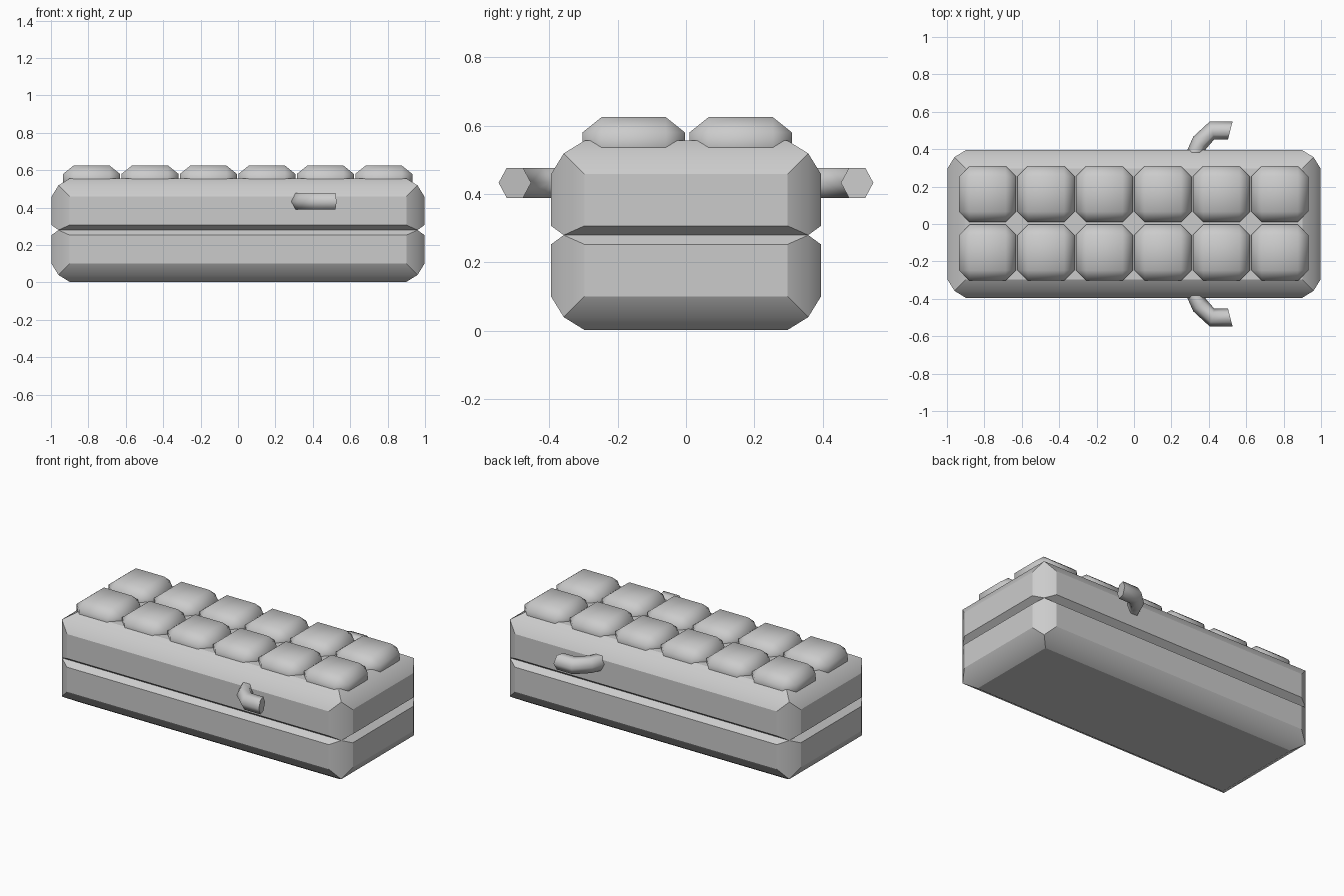
import bpy, bmesh
from math import radians
from mathutils import Vector

if "Cube" in bpy.data.objects:
    bpy.data.objects.remove(bpy.data.objects["Cube"])


def finish(bm, name, angle):
    bmesh.ops.recalc_face_normals(bm, faces=bm.faces)
    mesh = bpy.data.meshes.new(name)
    bm.to_mesh(mesh)
    bm.free()
    ob = bpy.data.objects.new(name, mesh)
    bpy.context.collection.objects.link(ob)
    bpy.ops.object.select_all(action='DESELECT')
    ob.select_set(True)
    bpy.context.view_layer.objects.active = ob
    bpy.ops.object.shade_smooth_by_angle(angle=radians(angle))
    return ob


def box(size, centre):
    bm = bmesh.new()
    bmesh.ops.create_cube(bm, size=1)
    bmesh.ops.scale(bm, vec=size, verts=bm.verts)
    bmesh.ops.translate(bm, vec=centre, verts=bm.verts)
    return bm


# Body halves: boxes whose faces are inset and pushed outwards, meeting in a groove
SEAM = 0.28


def body_half(name, z_outer):
    bm = box((1.92, 0.715, abs(SEAM - z_outer)), (0, 0, (SEAM + z_outer) / 2))
    outer_sign = 1 if z_outer > SEAM else -1
    bm.normal_update()
    seam = [f for f in bm.faces if f.normal.z * outer_sign < -0.9]
    bmesh.ops.delete(bm, geom=seam, context='FACES_ONLY')
    bmesh.ops.inset_individual(bm, faces=bm.faces[:], thickness=0.085, depth=0.037)
    # Keep the bulge tight against the seam
    for v in bm.verts:
        d = abs(v.co.z - SEAM)
        if 0.06 < d < 0.12:
            v.co.z = SEAM + outer_sign * 0.027
    finish(bm, name, 30)


body_half("lower_body", 0.04)
body_half("upper_body", 0.519)

# Two rows of six chamfered pads on top
for row, y in enumerate((-0.153, 0.16)):
    for col in range(6):
        bm = box((0.305, 0.30, 0.19), (0, 0, 0))
        bmesh.ops.bevel(bm, geom=bm.edges[:], offset=0.056, segments=1,
                        affect='EDGES', profile=0.5)
        bmesh.ops.scale(bm, vec=(1, 1, 0.8), verts=bm.verts)
        bmesh.ops.translate(bm, vec=(-0.783 + 0.3125 * col, y, 0.625 - 0.076),
                            verts=bm.verts)
        finish(bm, f"top_pad_{row}_{col}", 60)

# Bent hexagonal side arms: each section spans an outer and an inner point
SECTIONS = [((0.285, 0.35), (0.37, 0.35)), ((0.285, 0.395), (0.375, 0.385)),
            ((0.317, 0.467), (0.385, 0.402)), ((0.405, 0.548), (0.43, 0.453)),
            ((0.527, 0.548), (0.503, 0.453))]


def arm(name, side):
    bm = bmesh.new()
    rings = []
    for outer, inner in SECTIONS:
        a = Vector((outer[0], outer[1] * side, 0.433))
        b = Vector((inner[0], inner[1] * side, 0.433))
        hexagon = [(0, 0), (0.25, 0.044), (0.75, 0.044),
                   (1, 0), (0.75, -0.044), (0.25, -0.044)]
        rings.append([bm.verts.new(a.lerp(b, t) + Vector((0, 0, h)))
                      for t, h in hexagon])
    for r0, r1 in zip(rings, rings[1:]):
        for i in range(6):
            j = (i + 1) % 6
            bm.faces.new((r0[i], r0[j], r1[j], r1[i]))
    bm.faces.new(rings[0])
    bm.faces.new(rings[-1])
    finish(bm, name, 65)


arm("front_arm", -1)
arm("back_arm", 1)
